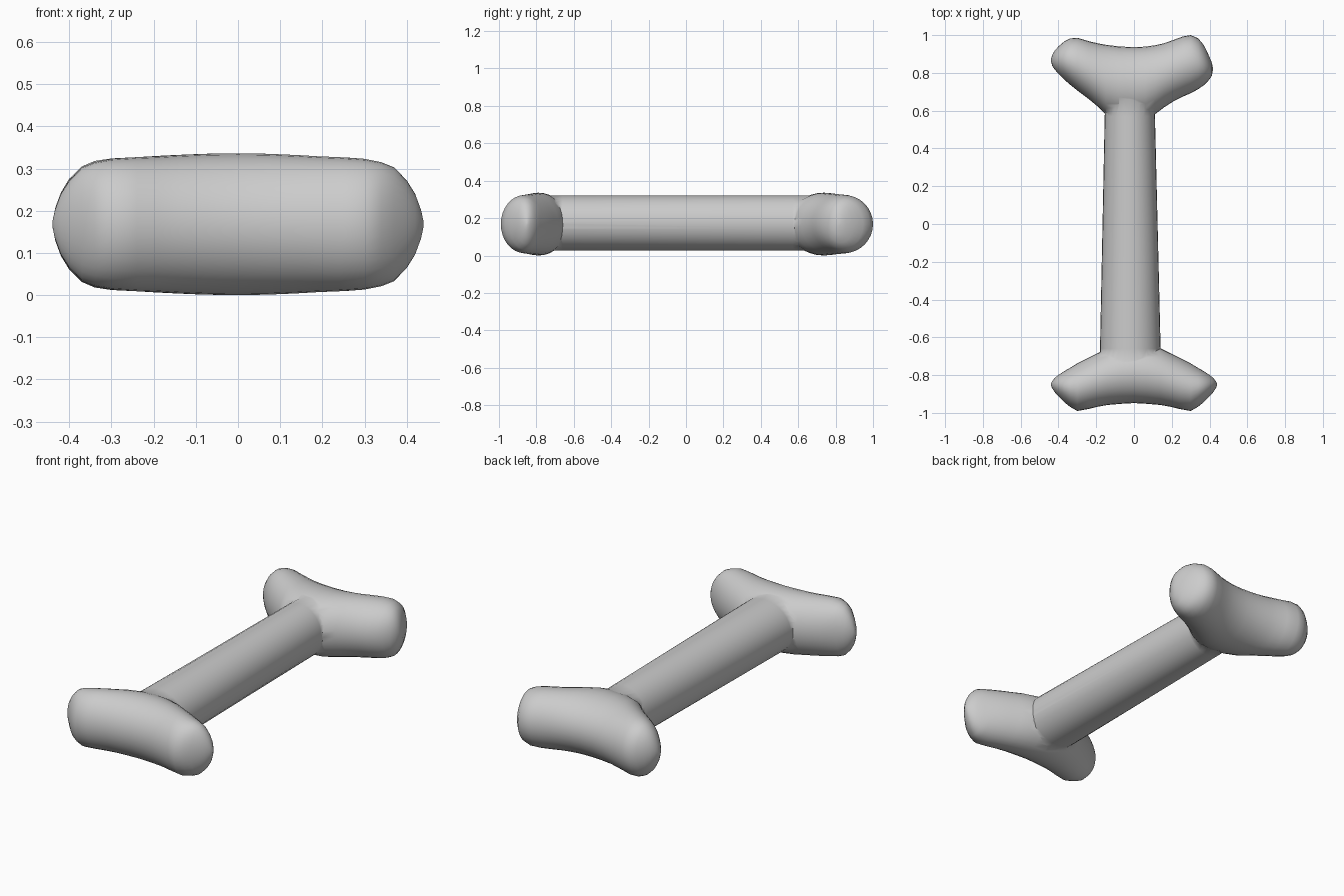
import bpy, bmesh, math

SEG = 32
MID_Z = 0.168


def loft(name, rings):
    """Skin a closed tube through rings of points, with capped ends."""
    bm = bmesh.new()
    rows = [[bm.verts.new(p) for p in ring] for ring in rings]
    for a, b in zip(rows, rows[1:]):
        for i in range(SEG):
            j = (i + 1) % SEG
            bm.faces.new((a[i], a[j], b[j], b[i]))
    bm.faces.new(rows[0])
    bm.faces.new(rows[-1])
    bmesh.ops.recalc_face_normals(bm, faces=bm.faces)
    mesh = bpy.data.meshes.new(name)
    bm.to_mesh(mesh)
    bm.free()
    obj = bpy.data.objects.new(name, mesh)
    bpy.context.collection.objects.link(obj)
    return obj


ANGLES = [2 * math.pi * i / SEG for i in range(SEG)]


def knuckle(name, stations):
    """Forked bone end: stations of x, inner y, outer y, half height."""
    rings = []
    for x, y0, y1, h in stations:
        c, r = (y0 + y1) / 2, (y1 - y0) / 2
        rings.append([(x, c + r * math.cos(a), MID_Z + h * math.sin(a)) for a in ANGLES])
    return loft(name, rings)


# Front end, symmetric left to right
front_half = [
    (0.07, -0.637, -0.952, 0.167), (0.14, -0.658, -0.958, 0.164),
    (0.19, -0.683, -0.967, 0.161), (0.24, -0.707, -0.979, 0.159),
    (0.30, -0.738, -0.990, 0.155), (0.34, -0.762, -0.967, 0.147),
    (0.37, -0.780, -0.943, 0.135), (0.40, -0.799, -0.912, 0.104),
    (0.42, -0.815, -0.890, 0.072), (0.434, -0.834, -0.868, 0.034),
    (0.44, -0.847, -0.853, 0.006)]
front_end = knuckle("front_end",
                    [(-x, a, b, h) for x, a, b, h in reversed(front_half)]
                    + [(0, -0.63, -0.948, 0.168)] + front_half)

# Back end, slightly lopsided
back_left = [
    (-0.44, 0.862, 0.872, 0.006), (-0.433, 0.838, 0.895, 0.04),
    (-0.42, 0.818, 0.918, 0.075), (-0.40, 0.795, 0.940, 0.108),
    (-0.37, 0.765, 0.966, 0.137), (-0.34, 0.739, 0.982, 0.150),
    (-0.30, 0.707, 0.986, 0.156), (-0.24, 0.662, 0.968, 0.159),
    (-0.19, 0.620, 0.956, 0.162), (-0.15, 0.580, 0.949, 0.164),
    (-0.08, 0.550, 0.940, 0.167)]
back_right = [
    (0, 0.54, 0.936, 0.168), (0.06, 0.550, 0.939, 0.167),
    (0.11, 0.580, 0.946, 0.165), (0.16, 0.618, 0.957, 0.162),
    (0.21, 0.650, 0.975, 0.160), (0.26, 0.675, 0.993, 0.158),
    (0.30, 0.692, 1.000, 0.155), (0.34, 0.714, 0.983, 0.146),
    (0.37, 0.735, 0.947, 0.130), (0.395, 0.760, 0.895, 0.100),
    (0.412, 0.785, 0.855, 0.055), (0.418, 0.815, 0.825, 0.008)]
back_end = knuckle("back_end", back_left + back_right)

# Tapered shaft, running into both ends
shaft_rings = []
for y, x0, x1 in [(-0.80, -0.184, 0.145), (-0.66, -0.180, 0.141),
                  (0.57, -0.155, 0.111), (0.72, -0.152, 0.107)]:
    c, r = (x0 + x1) / 2, (x1 - x0) / 2
    shaft_rings.append([(c + r * math.cos(a), y, 0.174 + 0.148 * math.sin(a)) for a in ANGLES])
bone = loft("bone", shaft_rings)

# Fuse the parts into one bone
for part in (front_end, back_end):
    mod = bone.modifiers.new("union", 'BOOLEAN')
    mod.operation = 'UNION'
    mod.solver = 'EXACT'
    mod.object = part
bpy.context.view_layer.objects.active = bone
bone.select_set(True)
for mod in list(bone.modifiers):
    bpy.ops.object.modifier_apply(modifier=mod.name)
for part in (front_end, back_end):
    bpy.data.objects.remove(part)
bpy.ops.object.shade_smooth_by_angle(angle=math.radians(60))
